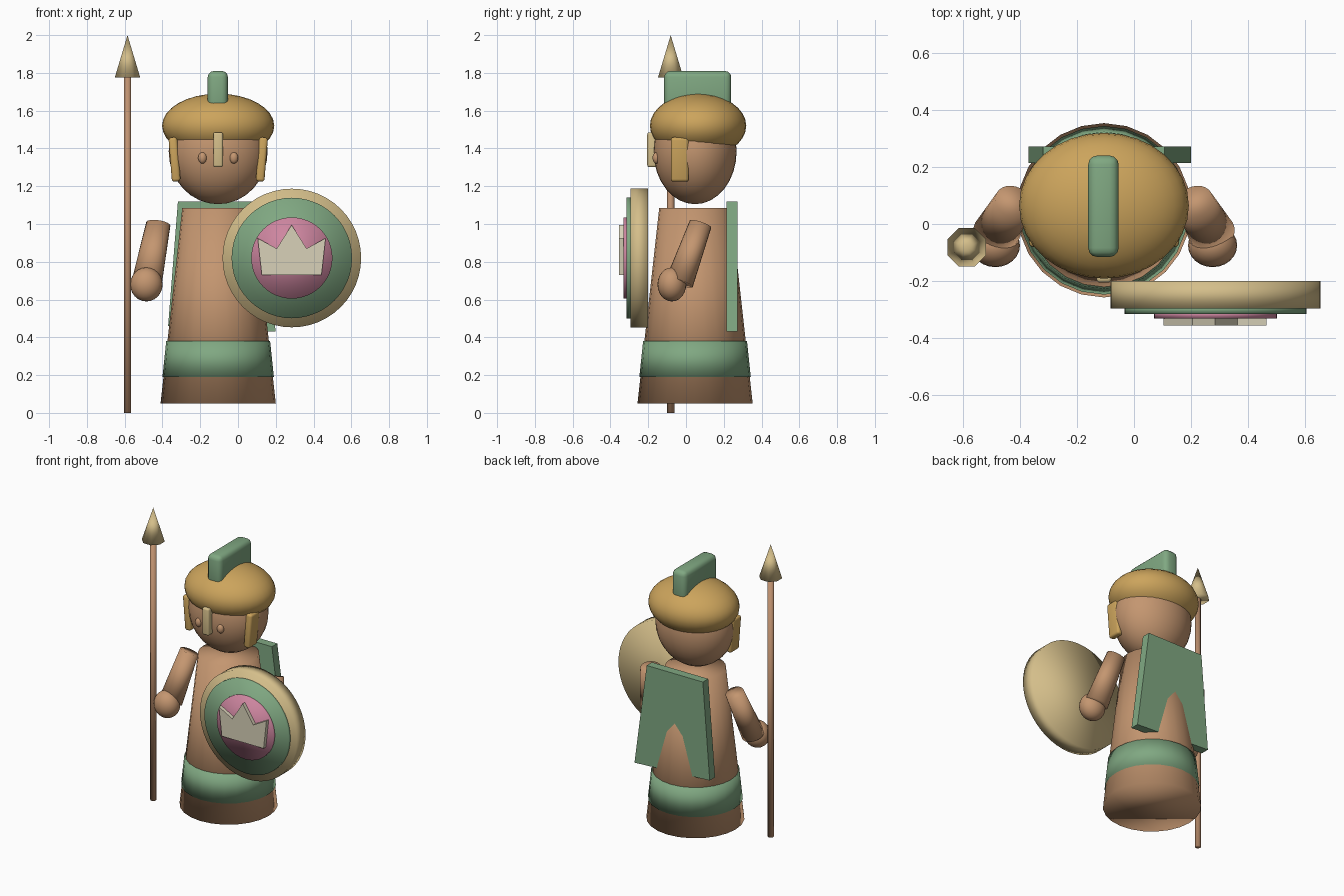
import bpy, bmesh, math
from mathutils import Vector

if "Cube" in bpy.data.objects:
    bpy.data.objects.remove(bpy.data.objects["Cube"])

CX, CY = -0.105, 0.048  # body axis


def material(name, r, g, b):
    rgb = [(c / 255 / 12.92) if c < 11 else ((c / 255 + 0.055) / 1.055) ** 2.4 for c in (r, g, b)]
    m = bpy.data.materials.new(name)
    m.use_nodes = True
    m.diffuse_color = (*rgb, 1)
    m.node_tree.nodes["Principled BSDF"].inputs["Base Color"].default_value = (*rgb, 1)
    return m


SKIN = material("skin", 196, 150, 112)
WOOD = material("wood", 192, 146, 112)
GREEN = material("green cloth", 128, 168, 130)
BRONZE = material("bronze", 204, 164, 92)
GOLD = material("pale gold", 212, 190, 138)
PINK = material("pink", 206, 134, 160)
IVORY = material("ivory", 216, 209, 184)


def finish(name, mat, smooth=True):
    ob = bpy.context.object
    ob.name = ob.data.name = name
    ob.data.materials.append(mat)
    if smooth:
        bpy.ops.object.shade_smooth()
    return ob


def cone(name, mat, base, tip, r1, r2, sides=24, stretch=1.0, spin=0.0):
    base, tip = Vector(base), Vector(tip)
    axis = tip - base
    bpy.ops.mesh.primitive_cone_add(vertices=sides, radius1=r1, radius2=r2, depth=axis.length,
                                    location=(base + tip) / 2)
    ob = finish(name, mat)
    ob.rotation_euler = axis.to_track_quat('Z', 'Y').to_euler()
    if spin:
        ob.rotation_euler.z += spin
    ob.scale.x = stretch
    return ob


def ball(name, mat, loc, radii, segments=32, rings=16):
    bpy.ops.mesh.primitive_uv_sphere_add(segments=segments, ring_count=rings, radius=1, location=loc)
    ob = finish(name, mat)
    ob.scale = radii
    return ob


def rounded_box(name, mat, loc, size, bevel, tilt=0.0):
    bpy.ops.mesh.primitive_cube_add(size=1, location=loc)
    ob = finish(name, mat)
    for v in ob.data.vertices:
        v.co = [c * s for c, s in zip(v.co, size)]
    ob.rotation_euler.y = tilt
    mod = ob.modifiers.new("rounding", 'BEVEL')
    mod.width, mod.segments = bevel, 3
    return ob


def plate(name, mat, outline, y0, y1):
    # Flat slab: an x-z outline extruded along y
    bm = bmesh.new()
    face = bm.faces.new([bm.verts.new((x, y0, z)) for x, z in outline])
    out = bmesh.ops.extrude_face_region(bm, geom=[face])
    moved = [g for g in out["geom"] if isinstance(g, bmesh.types.BMVert)]
    bmesh.ops.translate(bm, verts=moved, vec=(0, y1 - y0, 0))
    bmesh.ops.recalc_face_normals(bm, faces=bm.faces)
    me = bpy.data.meshes.new(name)
    bm.to_mesh(me)
    bm.free()
    me.materials.append(mat)
    ob = bpy.data.objects.new(name, me)
    bpy.context.collection.objects.link(ob)
    return ob


# Body and belt
cone("body", SKIN, (CX, CY, 0.05), (CX, CY, 1.085), 0.305, 0.19)
cone("belt", GREEN, (CX, CY, 0.19), (CX, CY, 0.38), 0.295, 0.275)

# Head, helmet and crest
ball("head", SKIN, (CX, CY, 1.385), (0.262, 0.22, 0.28))
ball("helmet", BRONZE, (CX, 0.064, 1.52), (0.297, 0.255, 0.17))
rounded_box("crest", GREEN, (CX - 0.002, 0.062, 1.7), (0.107, 0.355, 0.22), 0.032)
rounded_box("nose_guard", GOLD, (CX, -0.178, 1.393), (0.052, 0.055, 0.185), 0.012)

# Paired parts, mirrored about the body axis
for side, label in ((-1, "right"), (1, "left")):
    def at(dx, y, z):
        return (CX + side * dx, y, z)
    ball(label + "_eye", SKIN, at(0.083, -0.157, 1.35), (0.023, 0.02, 0.03), 16, 10)
    rounded_box(label + "_cheek_guard", BRONZE, at(0.231, -0.033, 1.342),
                (0.046, 0.095, 0.235), 0.015, side * 0.08)
    cone(label + "_arm", SKIN, at(0.378, -0.035, 0.69), at(0.317, 0.077, 1.0), 0.072, 0.058, 24, 1.15)
    ball(label + "_hand", SKIN, at(0.38, -0.075, 0.68), (0.086, 0.076, 0.09), 24, 12)

# Cape
plate("cape", GREEN, [(-0.318, 1.12), (0.107, 1.12), (0.2, 0.43), (-0.37, 0.46)], 0.214, 0.272)

# Spear
SX, SY = -0.585, -0.081
cone("spear_shaft", WOOD, (SX, SY, 0), (SX, SY, 1.8), 0.019, 0.019, 12)
cone("spear_head", GOLD, (SX, SY, 1.775), (SX, SY, 2.0), 0.073, 0, 8, spin=math.pi / 8)

# Shield layers, from back to front
for name, mat, r, back, front in (("shield", GOLD, 0.367, -0.2, -0.295),
                                  ("shield_field", GREEN, 0.319, -0.285, -0.315),
                                  ("shield_center", PINK, 0.215, -0.305, -0.33)):
    cone(name, mat, (0.285, back, 0.82), (0.285, front, 0.82), r, r, 48)

# Crown emblem, mirrored half outline
half = [(0.158, 0.73), (0.18, 0.925), (0.079, 0.87)]
outline = [(0.284 + x, z) for x, z in half] + [(0.284, 0.995)]
outline += [(0.284 - x, z) for x, z in reversed(half)]
plate("crown_emblem", IVORY, outline, -0.325, -0.355)
